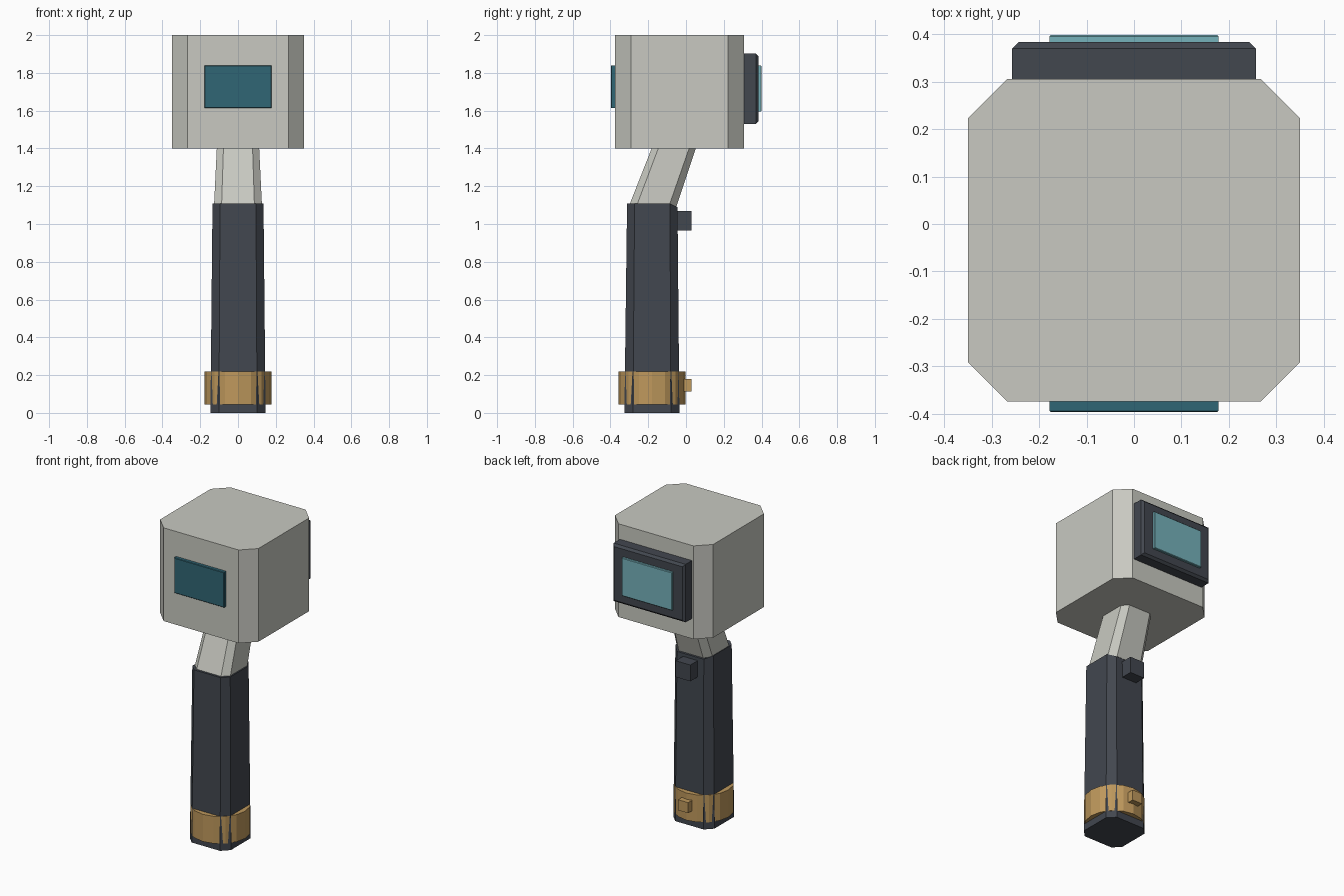
import bpy
import bmesh
import math

if "Cube" in bpy.data.objects:
    bpy.data.objects.remove(bpy.data.objects["Cube"])


def srgb(r, g, b):
    conv = lambda c: c / 12.92 if c <= 0.04045 else ((c + 0.055) / 1.055) ** 2.4
    return (*[conv(v / 255) for v in (r, g, b)], 1.0)


def material(name, rgb):
    mat = bpy.data.materials.new(name)
    mat.diffuse_color = srgb(*rgb)
    mat.use_nodes = True
    mat.node_tree.nodes["Principled BSDF"].inputs["Base Color"].default_value = mat.diffuse_color
    return mat


SHELL = material("warm grey shell", (200, 201, 193))
RUBBER = material("dark rubber", (66, 71, 79))
BRASS = material("tan band", (190, 152, 92))
LENS = material("deep teal lens", (48, 102, 117))
SCREEN = material("pale teal screen", (118, 178, 187))


def loft(name, rings, mat):
    """Closed solid through a list of rings with equal point counts."""
    bm = bmesh.new()
    loops = [[bm.verts.new(p) for p in ring] for ring in rings]
    n = len(loops[0])
    for a, b in zip(loops, loops[1:]):
        for i in range(n):
            j = (i + 1) % n
            bm.faces.new((a[i], a[j], b[j], b[i]))
    bm.faces.new(loops[0][::-1])
    bm.faces.new(loops[-1])
    bmesh.ops.recalc_face_normals(bm, faces=bm.faces[:])
    mesh = bpy.data.meshes.new(name)
    bm.to_mesh(mesh)
    bm.free()
    mesh.materials.append(mat)
    obj = bpy.data.objects.new(name, mesh)
    bpy.context.collection.objects.link(obj)
    return obj


def octagon(hx, y0, y1, c, z):
    """Rectangle with cut corners at height z."""
    k = hx - c
    return [(-k, y0, z), (k, y0, z), (hx, y0 + c, z), (hx, y1 - c, z),
            (k, y1, z), (-k, y1, z), (-hx, y1 - c, z), (-hx, y0 + c, z)]


def panel(name, hx, z0, z1, y_in, y_out, cut, mat):
    """Plate facing along y whose outer rim is chamfered by cut."""
    def ring(y, d):
        return [(-hx + d, y, z0 + d), (hx - d, y, z0 + d),
                (hx - d, y, z1 - d), (-hx + d, y, z1 - d)]
    shoulder = y_out - math.copysign(cut, y_out - y_in)
    return loft(name, [ring(y_in, 0), ring(shoulder, 0), ring(y_out, cut)], mat)


def block(name, hx, y0, y1, z0, z1, mat):
    rect = [(-hx, y0), (hx, y0), (hx, y1), (-hx, y1)]
    return loft(name, [[(x, y, z) for x, y in rect] for z in (z0, z1)], mat)


# Sensor head with cut vertical corners
loft("head", [octagon(0.35, -0.375, 0.306, 0.083, z) for z in (1.4, 2.0)], SHELL)

# Front window, rear display frame and display
panel("front_lens", 0.178, 1.613, 1.84, -0.36, -0.397, 0.003, LENS)
panel("display_frame", 0.257, 1.53, 1.903, 0.29, 0.384, 0.014, RUBBER)
panel("display", 0.178, 1.595, 1.84, 0.37, 0.399, 0.003, SCREEN)

# Leaning neck between the grip and the head
loft("neck", [octagon(0.127, -0.302, -0.05, 0.04, 1.095),
              octagon(0.112, -0.18, 0.053, 0.035, 1.405)], SHELL)

# Tapered grip, its top dropping slightly at the back
grip_top = [(x, y, 1.09 if y > -0.06 else 1.108)
            for x, y, z in octagon(0.135, -0.312, -0.045, 0.04, 0)]
loft("grip", [octagon(0.146, -0.326, -0.035, 0.045, 0.0), grip_top], RUBBER)

# Trigger button on the back of the grip
block("button", 0.052, -0.07, 0.03, 0.965, 1.07, RUBBER)

# Faceted band round the base of the grip, with its catch
SIDES = 16
circle = [(0.177 * math.cos(math.tau * i / SIDES),
           -0.18 + 0.177 * math.sin(math.tau * i / SIDES)) for i in range(SIDES)]
loft("base_band", [[(x, y, z) for x, y in circle] for z in (0.045, 0.22)], BRASS)
block("band_catch", 0.036, -0.03, 0.03, 0.112, 0.18, BRASS)
